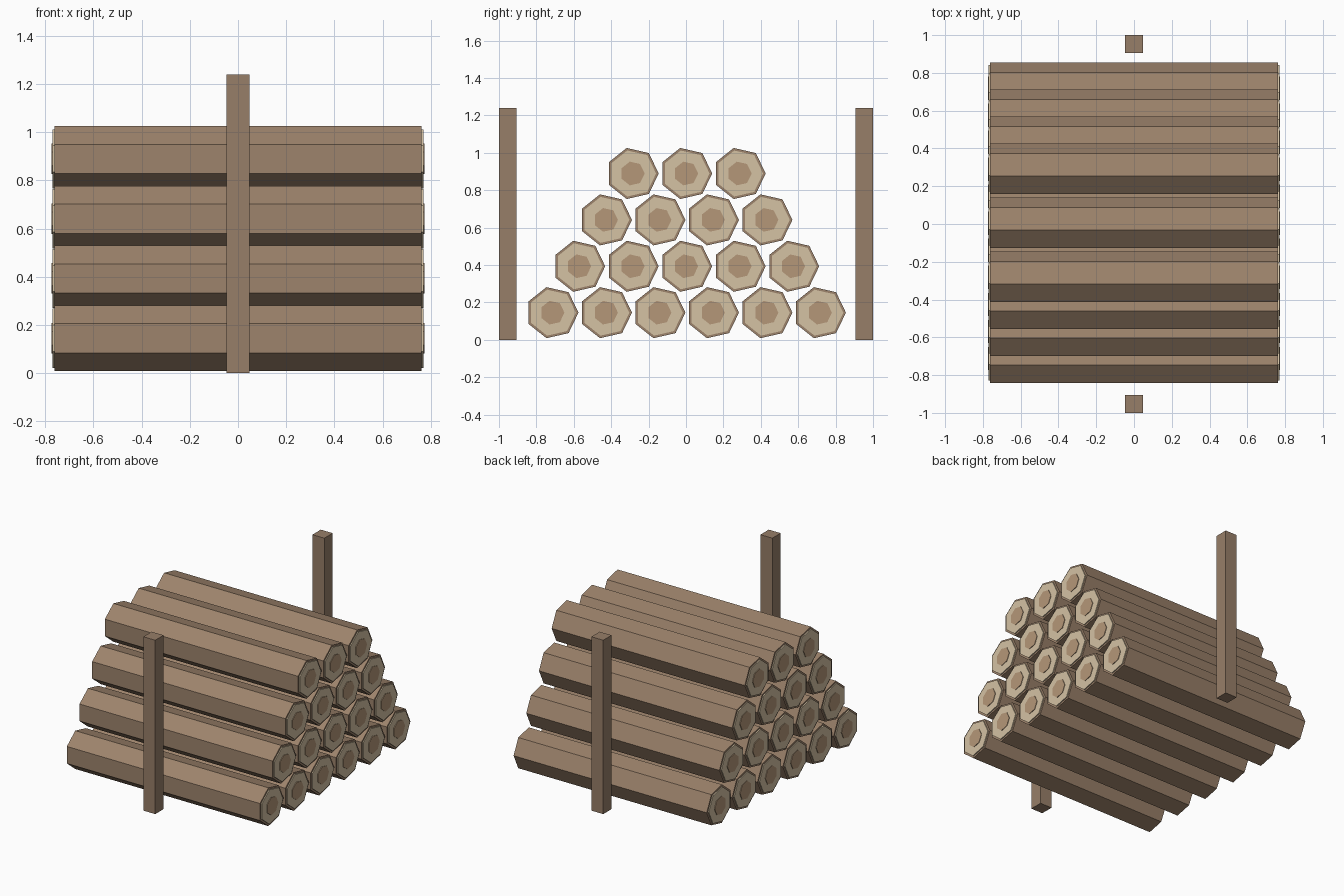
import bpy, bmesh, math

if "Cube" in bpy.data.objects:
    bpy.data.objects.remove(bpy.data.objects["Cube"])

SIDES = 7
LOG_R, LOG_HALF = 0.14, 0.762
PITCH_Y, PITCH_Z, BASE_Z = 0.286, 0.248, 0.145


def material(name, rgb):
    m = bpy.data.materials.new(name)
    m.diffuse_color = (*rgb, 1)
    m.use_nodes = True
    m.node_tree.nodes["Principled BSDF"].inputs["Base Color"].default_value = m.diffuse_color
    return m


bark = material("bark", (0.34, 0.23, 0.15))
cut_wood = material("cut_wood", (0.66, 0.54, 0.37))
heartwood = material("heartwood", (0.46, 0.31, 0.19))
post_wood = material("post_wood", (0.31, 0.21, 0.14))


def prism_mesh(name, radius, spans, mat):
    """Seven-sided prisms along x, one per (x0, x1) span, a corner towards +y."""
    bm = bmesh.new()
    for x0, x1 in spans:
        rings = []
        for x in (x0, x1):
            rings.append([bm.verts.new((x, radius * math.cos(a), radius * math.sin(a)))
                          for a in (2 * math.pi * i / SIDES for i in range(SIDES))])
        a, b = rings
        bm.faces.new(a[::-1])
        bm.faces.new(b)
        for i in range(SIDES):
            j = (i + 1) % SIDES
            bm.faces.new((a[i], a[j], b[j], b[i]))
    bmesh.ops.recalc_face_normals(bm, faces=bm.faces)
    me = bpy.data.meshes.new(name)
    bm.to_mesh(me)
    bm.free()
    me.materials.append(mat)
    return me


def place(name, mesh, location):
    ob = bpy.data.objects.new(name, mesh)
    ob.location = location
    bpy.context.collection.objects.link(ob)


def both_ends(x0, x1):
    return [(-x1, -x0), (x0, x1)]


# Shared meshes for the log body, pale end cuts and darker cores
parts = {
    "log": prism_mesh("log", LOG_R, [(-LOG_HALF, LOG_HALF)], bark),
    "log_end": prism_mesh("log_end", 0.126, both_ends(0.752, 0.769), cut_wood),
    "log_core": prism_mesh("log_core", 0.065, both_ends(0.76, 0.773), heartwood),
}

# Stack: rows of 6, 5, 4 and 3 logs
for row, count in enumerate((6, 5, 4, 3)):
    for i in range(count):
        loc = (0, (i - (count - 1) / 2) * PITCH_Y, BASE_Z + row * PITCH_Z)
        for part, mesh in parts.items():
            place(f"{part}_{row + 1}_{i + 1}", mesh, loc)

# Upright posts front and back
for name, side in (("front_post", -1), ("back_post", 1)):
    bpy.ops.mesh.primitive_cube_add(size=1, location=(0, side * 0.953, 0.62))
    post = bpy.context.object
    post.name = name
    post.scale = (0.094, 0.094, 1.24)
    post.data.materials.append(post_wood)
